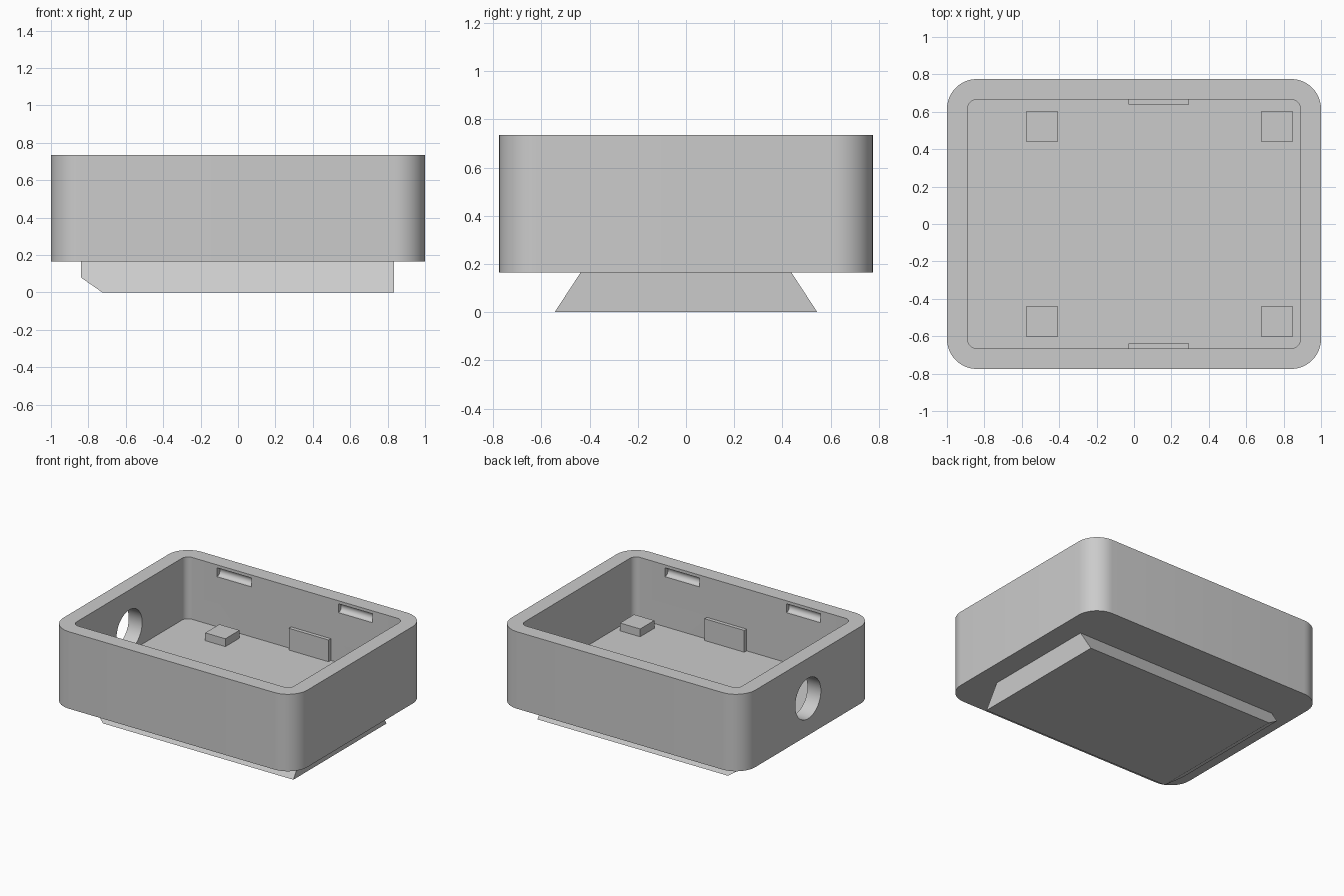
import bpy, bmesh, math
from mathutils import Matrix

if "Cube" in bpy.data.objects:
    bpy.data.objects.remove(bpy.data.objects["Cube"])

grey = bpy.data.materials.new("plain grey")
grey.use_nodes = True
colour = (0.6, 0.6, 0.6, 1)
grey.diffuse_color = colour
grey.node_tree.nodes["Principled BSDF"].inputs["Base Color"].default_value = colour

BASE, FLOOR, TOP = 0.165, 0.277, 0.735
INNER_X, INNER_Y = 0.89, 0.665


def finish(name, bm):
    bmesh.ops.recalc_face_normals(bm, faces=bm.faces)
    mesh = bpy.data.meshes.new(name)
    bm.to_mesh(mesh)
    bm.free()
    mesh.materials.append(grey)
    obj = bpy.data.objects.new(name, mesh)
    bpy.context.collection.objects.link(obj)
    return obj


def prism(name, points, low, high):
    """Extrude an outline in x and y from low to high."""
    bm = bmesh.new()
    face = bm.faces.new([bm.verts.new((x, y, low)) for x, y in points])
    up = bmesh.ops.extrude_face_region(bm, geom=[face])["geom"]
    bmesh.ops.translate(bm, vec=(0, 0, high - low),
                        verts=[v for v in up if isinstance(v, bmesh.types.BMVert)])
    return finish(name, bm)


def rounded(hx, hy, r, steps=12):
    points = []
    for i, (sx, sy) in enumerate([(1, 1), (-1, 1), (-1, -1), (1, -1)]):
        for k in range(steps + 1):
            a = (i + k / steps) * math.pi / 2
            points.append((sx * (hx - r) + r * math.cos(a), sy * (hy - r) + r * math.sin(a)))
    return points


def box(name, x0, x1, y0, y1, z0, z1):
    return prism(name, [(x0, y0), (x1, y0), (x1, y1), (x0, y1)], z0, z1)


def rod(name, radius, length, centre):
    """Cylinder lying along x."""
    bm = bmesh.new()
    bmesh.ops.create_cone(bm, cap_ends=True, segments=48, radius1=radius, radius2=radius,
                          depth=length, matrix=Matrix.Translation(centre)
                          @ Matrix.Rotation(math.pi / 2, 4, 'Y'))
    return finish(name, bm)


def cut(target, cutter):
    cutter.hide_render = True
    mod = target.modifiers.new("cut", 'BOOLEAN')
    mod.operation, mod.solver, mod.object = 'DIFFERENCE', 'EXACT', cutter
    bpy.context.view_layer.objects.active = target
    bpy.ops.object.modifier_apply(modifier=mod.name)
    bpy.data.objects.remove(cutter)


# Open tray with rounded corners
tray = prism("tray", rounded(1, 0.775, 0.16), BASE, TOP)
cut(tray, prism("cavity_cutter", rounded(INNER_X, INNER_Y, 0.05), FLOOR, 1))

# Cable hole in one end wall
cut(tray, rod("hole_cutter", 0.15, 0.4, (-1, 0, 0.438)))

# Snap grooves just under the rim
for sx in (-1, 1):
    for sy in (-1, 1):
        cut(tray, rod("groove_cutter", 0.033, 0.28, (sx * 0.497, sy * INNER_Y, 0.68)))

bpy.ops.object.select_all(action='DESELECT')
tray.select_set(True)
bpy.context.view_layer.objects.active = tray
bpy.ops.object.shade_smooth_by_angle(angle=math.radians(30))

# Floor pads and wall tabs
for side, sy in (("front", -1), ("back", 1)):
    for end, x in (("right", -0.575), ("left", 0.682)):
        box(f"{side}_{end}_pad", x, x + 0.165, *sorted((sy * 0.438, sy * 0.603)), FLOOR - 0.01, 0.335)
    box(f"{side}_tab", -0.03, 0.295, *sorted((sy * 0.638, sy * (INNER_Y + 0.01))), FLOOR - 0.01, 0.438)

# Dovetail foot with a chamfered lead-in at one end
bm = bmesh.new()
rings = []
for sy in (-1, 1):
    ring = []
    for x, z in [(0.835, 0), (0.835, BASE), (-0.84, BASE), (-0.84, 0.08), (-0.725, 0)]:
        ring.append(bm.verts.new((x, sy * (0.545 - 0.108 * z / BASE), z)))
    bm.faces.new(ring)
    rings.append(ring)
for i in range(5):
    j = (i + 1) % 5
    bm.faces.new((rings[0][i], rings[0][j], rings[1][j], rings[1][i]))
finish("dovetail_foot", bm)
